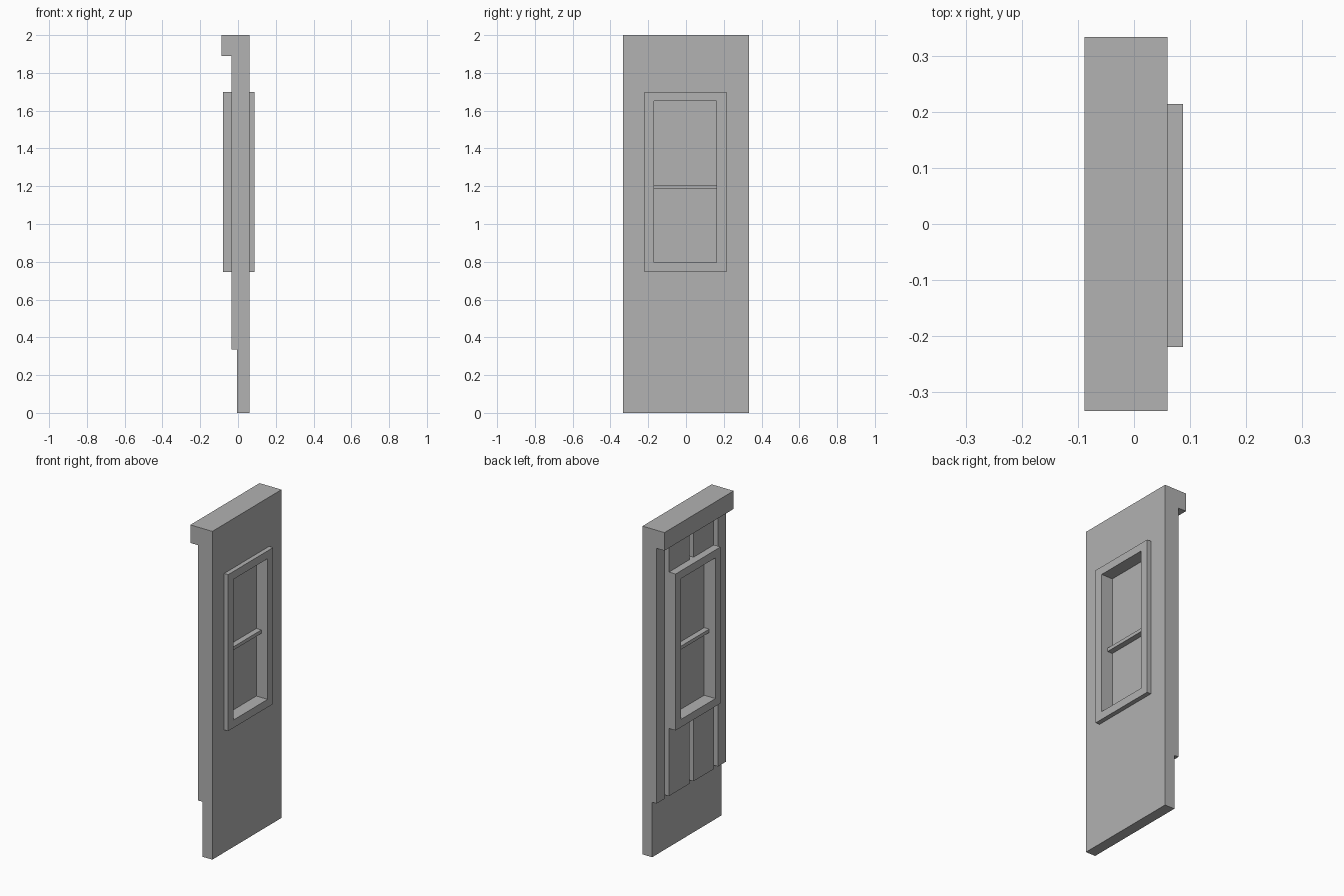
import bpy
import bmesh

cube = bpy.data.objects.get("Cube")
if cube:
    bpy.data.objects.remove(cube, do_unlink=True)

GREY = (0.445, 0.445, 0.445, 1)
grey = bpy.data.materials.new("plain grey")
grey.use_nodes = True
grey.diffuse_color = GREY
grey.node_tree.nodes["Principled BSDF"].inputs["Base Color"].default_value = GREY

HALF = 0.333          # half the panel width
BACK, CORE, BOARD = 0.06, -0.005, -0.035
BOARD_LOW, CAP_LOW, TOP = 0.335, 1.89, 2.0


def extrude_profile(name, points, y0, y1):
    """Extrude an x/z outline along y."""
    bm = bmesh.new()
    face = bm.faces.new([bm.verts.new((x, y0, z)) for x, z in points])
    ext = bmesh.ops.extrude_face_region(bm, geom=[face])
    verts = [v for v in ext["geom"] if isinstance(v, bmesh.types.BMVert)]
    bmesh.ops.translate(bm, verts=verts, vec=(0, y1 - y0, 0))
    bmesh.ops.recalc_face_normals(bm, faces=bm.faces)
    mesh = bpy.data.meshes.new(name)
    bm.to_mesh(mesh)
    bm.free()
    mesh.materials.append(grey)
    obj = bpy.data.objects.new(name, mesh)
    bpy.context.collection.objects.link(obj)
    return obj


def box(name, x, y, z):
    outline = [(x[0], z[0]), (x[1], z[0]), (x[1], z[1]), (x[0], z[1])]
    return extrude_profile(name, outline, *y)


def cut(objects, y, z):
    """Cut a rectangular opening right through the given objects."""
    cutter = box("opening_cutter", (-1, 1), y, z)
    cutter.hide_render = True
    for obj in objects:
        mod = obj.modifiers.new("opening", 'BOOLEAN')
        mod.operation = 'DIFFERENCE'
        mod.solver = 'EXACT'
        mod.object = cutter
        bpy.context.view_layer.objects.active = obj
        bpy.ops.object.modifier_apply(modifier=mod.name)
    bpy.data.objects.remove(cutter, do_unlink=True)


# Wall core with the overhanging cap
wall = extrude_profile("wall_panel", [
    (CORE, 0), (BACK, 0), (BACK, TOP), (-0.088, TOP),
    (-0.088, CAP_LOW), (CORE, CAP_LOW)], -HALF, HALF)

# Vertical boards separated by narrow gaps
gaps = [-0.238, -0.002, 0.234]
starts = [-HALF] + [g + 0.02 for g in gaps]
ends = [g - 0.02 for g in gaps] + [HALF]
boards = [box(f"board_{i}", (BOARD, CORE), span, (BOARD_LOW, CAP_LOW))
          for i, span in enumerate(zip(starts, ends), 1)]

# Opening hidden behind the window frame
cut([wall] + boards, (-0.195, 0.19), (0.77, 1.675))

# Window frame, projecting on both sides
frame = box("window_frame", (-0.08, 0.087), (-0.219, 0.214), (0.747, 1.7))
cut([frame], (-0.169, 0.161), (0.795, 1.652))

# Pane and middle bar
box("window_pane", (-0.004, 0.011), (-0.175, 0.167), (0.785, 1.66))
box("window_bar", (-0.038, 0.045), (-0.175, 0.167), (1.186, 1.207))
